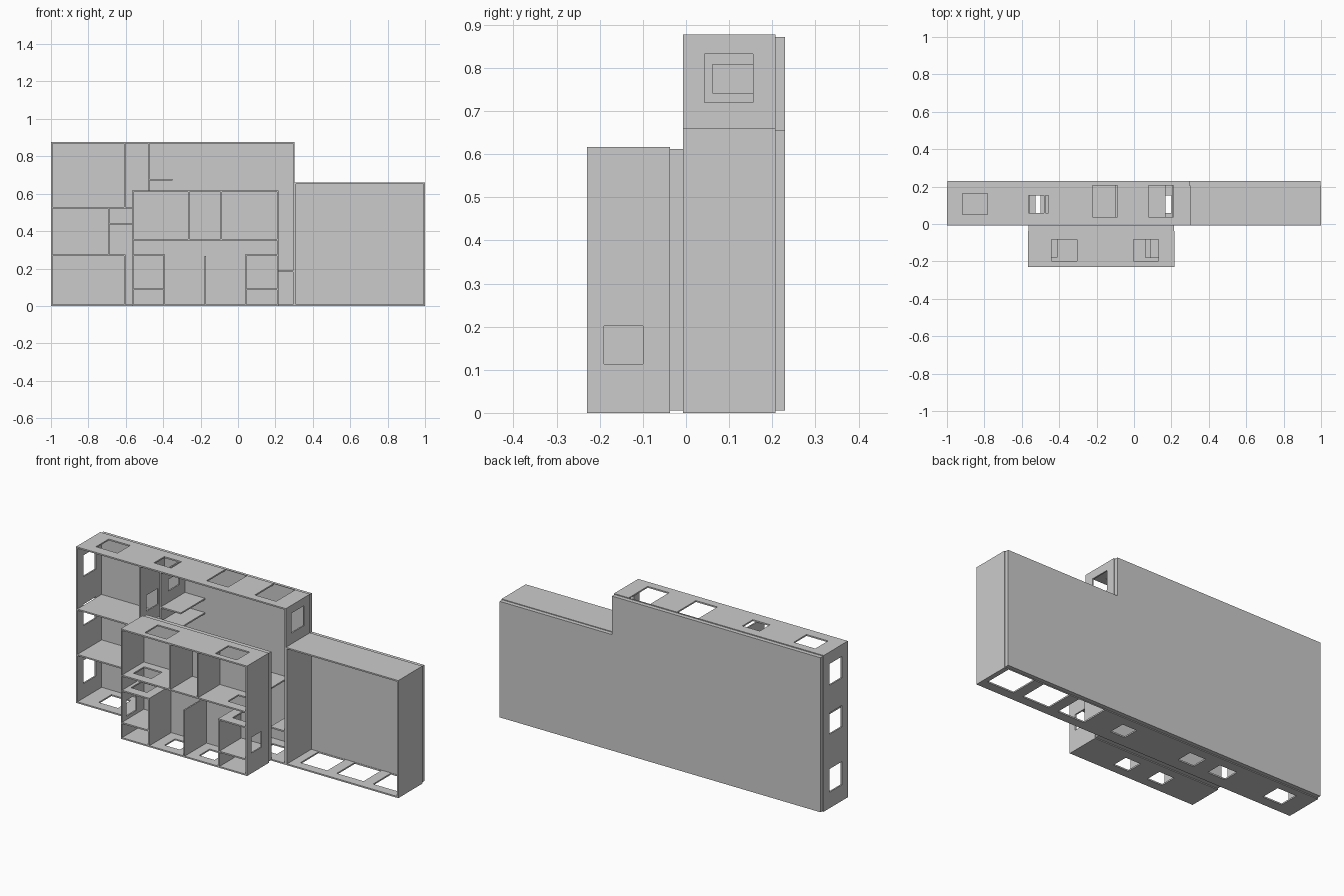
import bpy, bmesh

if "Cube" in bpy.data.objects:
    bpy.data.objects.remove(bpy.data.objects["Cube"])

T = 0.008            # board thickness


def plate(name, axis, pos, u, v, holes=(), t=T):
    """Flat board with rectangular holes; axis is its normal, pos its centre.
    u, v are ranges in the other two axes (in xyz order); hole = (u0, u1, v0, v1)."""
    us = sorted({*u, *[h[i] for h in holes for i in (0, 1)]})
    vs = sorted({*v, *[h[i] for h in holes for i in (2, 3)]})
    k = 'xyz'.index(axis)

    def point(a, b):
        p = [a, b]
        p.insert(k, pos - t / 2)
        return p

    bm = bmesh.new()
    for a0, a1 in zip(us, us[1:]):
        for b0, b1 in zip(vs, vs[1:]):
            ca, cb = (a0 + a1) / 2, (b0 + b1) / 2
            if any(h[0] < ca < h[1] and h[2] < cb < h[3] for h in holes):
                continue
            bm.faces.new([bm.verts.new(point(*q)) for q in
                          ((a0, b0), (a1, b0), (a1, b1), (a0, b1))])
    bmesh.ops.remove_doubles(bm, verts=bm.verts, dist=1e-5)
    ext = bmesh.ops.extrude_face_region(bm, geom=bm.faces[:], use_keep_orig=True)
    move = [0, 0, 0]
    move[k] = t
    bmesh.ops.translate(bm, vec=move,
                        verts=[g for g in ext['geom'] if isinstance(g, bmesh.types.BMVert)])
    bmesh.ops.recalc_face_normals(bm, faces=bm.faces)
    me = bpy.data.meshes.new(name)
    bm.to_mesh(me)
    bm.free()
    ob = bpy.data.objects.new(name, me)
    bpy.context.collection.objects.link(ob)
    return ob


def case(name, x, y, z1, top=(), bottom=(), left=(), right=()):
    """Four outer boards of an open-fronted box standing on the floor."""
    h = T / 2
    plate(name + "_top", 'z', z1 - h, x, y, top)
    plate(name + "_floor", 'z', h, x, y, bottom)
    plate(name + "_left_side", 'x', x[0] + h, y, (T, z1 - T), left)
    plate(name + "_right_side", 'x', x[1] - h, y, (T, z1 - T), right)


# Rear box
RY = (-0.007, 0.207)
SQ = (0.045, 0.157)
case("rear_box", (-1, 0.302), RY, 0.877,
     top=[(-0.917, -0.783, 0.05, 0.163), (-0.564, -0.457, 0.06, 0.152),
          (-0.222, -0.088, 0.038, 0.205), (0.078, 0.211, 0.038, 0.205)],
     bottom=[(-0.9, -0.78, 0.05, 0.163), (-0.53, -0.42, 0.06, 0.152),
             (-0.33, -0.23, 0.06, 0.152), (0.11, 0.2, 0.06, 0.152)],
     left=[(*SQ, 0.09, 0.22), (*SQ, 0.415, 0.535), (*SQ, 0.69, 0.81)],
     right=[(*SQ, 0.03, 0.14), (0.043, 0.155, 0.72, 0.832)])

# Rear box partitions: x, z range, holes
for i, (x, z, holes) in enumerate([
        (-0.605, (0.529, 0.869), [(0.045, 0.15, 0.6, 0.69)]),
        (-0.478, (0.529, 0.869), [(0.062, 0.157, 0.742, 0.808)]),
        (-0.69, (0.274, 0.521), []),
        (-0.605, (T, 0.266), [])]):
    plate(f"rear_partition_{i + 1}", 'x', x, RY, z, holes)

# Rear box shelves: z, x range, holes
for i, (z, x, holes) in enumerate([
        (0.525, (-0.992, -0.474), [(-0.56, -0.5, 0.06, 0.152)]),
        (0.27, (-0.992, -0.601), []),
        (0.44, (-0.686, -0.527), []),
        (0.675, (-0.474, -0.35), []),
        (0.595, (-0.474, -0.35), []),
        (0.37, (-0.1, 0.168), []),
        (0.185, (0.205, 0.294), [])]):
    plate(f"rear_shelf_{i + 1}", 'z', z, x, RY, holes)

# Lower box on the right
case("right_box", (0.302, 1), RY, 0.66,
     bottom=[(c - 0.083, c + 0.083, 0.045, 0.205) for c in (0.44, 0.665, 0.89)])

# L-shaped back panel behind both boxes
plate("rear_back_panel", 'y', 0.2185, (-0.996, 0.996), (0.005, 0.872),
      [(0.298, 0.996, 0.656, 0.872)], t=0.023)

# Front box
FY = (-0.23, -0.037)
door = (-0.19, -0.1, 0.113, 0.202)
case("front_box", (-0.567, 0.217), FY, 0.617,
     top=[(-0.44, -0.305, -0.197, -0.083), (-0.003, 0.131, -0.197, -0.083)],
     bottom=[(-0.33, -0.235, -0.18, -0.087), (-0.115, -0.02, -0.18, -0.087)],
     left=[door], right=[door])
plate("front_back_panel", 'y', -0.022, (-0.563, 0.213), (0.005, 0.612), t=0.03)
plate("front_main_shelf", 'z', 0.355, (-0.559, 0.209), FY,
      [(-0.525, -0.413, -0.178, -0.083), (0.061, 0.172, -0.178, -0.083)])
for side, x in (("left", -0.262), ("right", -0.09)):
    plate(f"front_upper_partition_{side}", 'x', x, FY, (0.359, 0.609))
for side, x in (("left", -0.393), ("centre", -0.174), ("right", 0.042)):
    plate(f"front_lower_partition_{side}", 'x', x, FY, (T, 0.266))

# Small side compartments of the front box
for side, x, hx in (("left", (-0.559, -0.389), (-0.54, -0.44)),
                    ("right", (0.038, 0.209), (0.09, 0.19))):
    plate(f"nook_roof_{side}", 'z', 0.27, x, FY, [(*hx, -0.178, -0.083)])
    inner = (x[0], x[1] - T) if side == "left" else (x[0] + T, x[1])
    plate(f"nook_shelf_{side}", 'z', 0.09, inner, FY)
